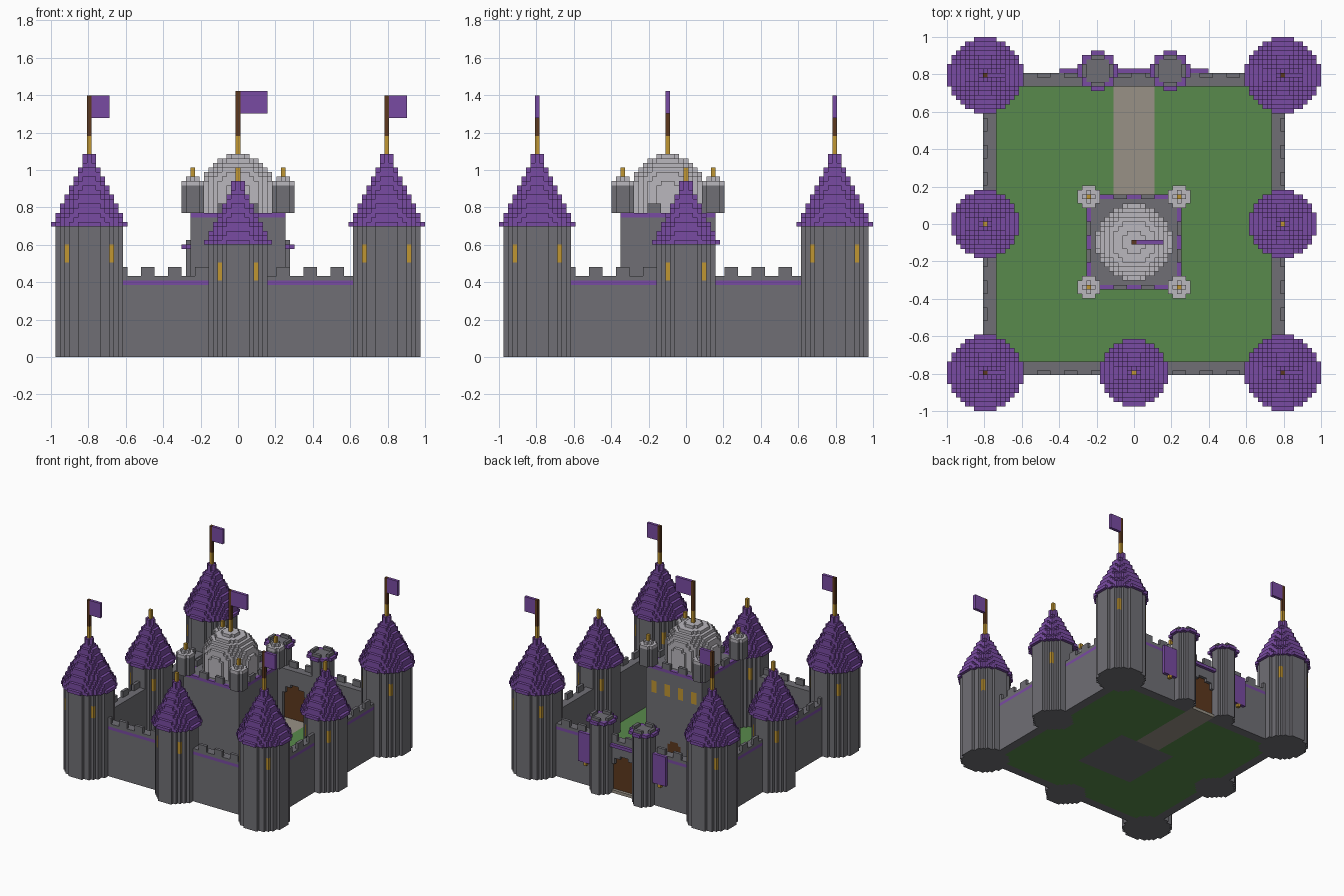
import bpy
import bmesh
from mathutils import Vector

cube = bpy.data.objects.get("Cube")
if cube:
    bpy.data.objects.remove(cube, do_unlink=True)

UNIT = 2 / 83          # edge of one building block
COLOURS = {
    "stone": (112, 111, 117), "pale_stone": (186, 183, 189), "purple": (121, 75, 162),
    "grass": (89, 138, 76), "path": (152, 145, 134), "gold": (192, 150, 50),
    "wood": (92, 56, 30),
}


def linear(c):
    c /= 255
    return c / 12.92 if c <= 0.04045 else ((c + 0.055) / 1.055) ** 2.4


materials = {}
for name, rgb in COLOURS.items():
    mat = bpy.data.materials.new(name)
    mat.use_nodes = True
    colour = (*[linear(c) for c in rgb], 1)
    mat.diffuse_color = colour
    mat.node_tree.nodes["Principled BSDF"].inputs["Base Color"].default_value = colour
    materials[name] = mat

cells = {}             # block position -> (part, colour)


def put(part, colour, x, y, z):
    cells[(x, y, z)] = (part, colour)


def box(part, colour, xs, ys, zs):
    """Fill inclusive block ranges."""
    for x in range(xs[0], xs[1] + 1):
        for y in range(ys[0], ys[1] + 1):
            for z in range(zs[0], zs[1] + 1):
                put(part, colour, x, y, z)


def disc(r):
    n = int(r) + 1
    return [(x, y) for x in range(-n, n + 1) for y in range(-n, n + 1)
            if x * x + y * y <= (r + 0.4) ** 2]


def cylinder(part, colour, cx, cy, r, z0, z1):
    for dx, dy in disc(r):
        box(part, colour, (cx + dx,) * 2, (cy + dy,) * 2, (z0, z1))


def cone(part, cx, cy, r, z0):
    """Stepped roof that loses one block of radius every two layers."""
    for i in range(2 * r):
        cylinder(part, "purple", cx, cy, max(r - i / 2, 1), z0 + i, z0 + i)
    return z0 + 2 * r


def flagpole(part, cx, cy, z0, top, length):
    box(part + "_pole", "gold", (cx, cx), (cy, cy), (z0, z0 + 3))
    box(part + "_pole", "wood", (cx, cx), (cy, cy), (z0 + 4, top))
    box(part + "_flag", "purple", (cx + 1, cx + length), (cy, cy), (top - 4, top))


def arch(part, colour, half, height, ys):
    """Round-headed opening or door centred on x = 0."""
    spring = height - half
    for x in range(-half, half + 1):
        for z in range(1, height + 1):
            if z <= spring or x * x + (z - spring) ** 2 <= (half + 0.4) ** 2:
                box(part, colour, (x, x), ys, (z, z))


def tower(part, cx, cy, r, height, diag, z_win):
    cylinder(part, "stone", cx, cy, r, 0, height - 1)
    for sx in (-1, 1):
        for sy in (-1, 1):
            box(part, "gold", (cx + sx * diag,) * 2, (cy + sy * diag,) * 2, (z_win, z_win + 3))
    return cone(part + "_roof", cx, cy, r + 1, height)


# Ground and path
box("courtyard", "grass", (-30, 30), (-30, 30), (0, 0))
box("courtyard", "path", (-4, 4), (7, 33), (0, 0))

# Curtain walls with band and battlements
for i in range(-33, 34):
    for s in (-33, 33):
        inner = (s - 2, s) if s > 0 else (s, s + 2)
        for xs, ys, ox, oy in (((i, i), inner, i, s), (inner, (i, i), s, i)):
            box("curtain_wall", "stone", xs, ys, (0, 17))
            put("curtain_wall", "purple", ox, oy, 16)
            if i % 6 >= 3:
                box("battlement", "stone", (ox, ox), (oy, oy), (18, 19))

# Gate: cut the passage, then set the door inside it
arch("gate_door", "wood", 4, 12, (31, 33))
for key in [k for k, v in cells.items() if v[0] == "gate_door" and k[1] != 32]:
    del cells[key]
box("courtyard", "path", (-4, 4), (31, 33), (0, 0))
box("gate_beam", "purple", (-5, 5), (34, 34), (16, 16))

# Corner towers with flags
for cx in (-33, 33):
    for cy in (-33, 33):
        top = tower("corner_tower", cx, cy, 7, 29, 5, 21)
        flagpole("corner", cx, cy, top, 57, 4)

# Middle towers with gold finials
for cx, cy in ((-33, 0), (33, 0), (0, -33)):
    top = tower("middle_tower", cx, cy, 6, 25, 4, 17)
    box("finial", "gold", (cx, cx), (cy, cy), (top, top + 2))

# Gate towers and hanging banners
for side in (-1, 1):
    cx, cy = side * 8, 34
    cylinder("gate_tower", "stone", cx, cy, 3, 0, 23)
    cylinder("gate_tower_crown", "purple", cx, cy, 4, 24, 24)
    cylinder("gate_tower_crown", "stone", cx, cy, 3, 24, 24)
    inside = set(disc(2))
    for dx, dy in disc(3):
        if (dx, dy) not in inside and (abs(dx) <= 1) != (abs(dy) <= 1):
            put("gate_tower_crown", "stone", cx + dx, cy + dy, 25)
    xs = sorted((side * 12, side * 16))
    box("banner", "purple", xs, (34, 34), (8, 17))
    put("banner", "gold", side * 14, 34, 7)

# Keep
KY = -4
box("keep", "stone", (-10, 10), (KY - 10, KY + 10), (0, 31))
for i in range(-10, 11):
    for s in (-10, 10):
        for x, y in ((i, KY + s), (s, KY + i)):
            put("keep", "purple", x, y, 31)
            if (i + 10) % 6 < 3:
                box("keep_battlement", "stone", (x, x), (y, y), (32, 33))
for x in (-8, -3, 2, 7):
    box("keep", "gold", (x, x + 1), (KY + 10, KY + 10), (23, 26))
arch("keep_door", "wood", 2, 7, (KY + 10, KY + 10))

# Keep corner turrets
for cx in (-10, 10):
    for cy in (KY - 10, KY + 10):
        cylinder("turret", "stone", cx, cy, 2, 32, 37)
        cylinder("turret_cap", "pale_stone", cx, cy, 2, 38, 38)
        cylinder("turret_cap", "pale_stone", cx, cy, 1, 39, 39)
        box("turret_cap", "gold", (cx, cx), (cy, cy), (40, 41))

# Dome with flag
cylinder("dome", "pale_stone", 0, KY, 8, 32, 36)
for h in range(1, 9):
    cylinder("dome", "pale_stone", 0, KY, (70.5 - h * h) ** 0.5 - 0.4, 36 + h, 36 + h)
flagpole("dome", 0, KY, 45, 58, 6)

# Turn each part's exposed block sides into a mesh
parts = {}
for pos, (part, colour) in cells.items():
    parts.setdefault(part, []).append((pos, colour))

for part, blocks in parts.items():
    bm = bmesh.new()
    corners = {}
    used = sorted({c for _, c in blocks})

    def corner(p):
        key = tuple(round(2 * c) for c in p)
        if key not in corners:
            corners[key] = bm.verts.new(p * UNIT)
        return corners[key]

    for pos, colour in blocks:
        centre = Vector(pos) + Vector((0, 0, 0.5))
        for axis in range(3):
            for sign in (-1, 1):
                n = Vector((0, 0, 0))
                n[axis] = sign
                if tuple(int(a + b) for a, b in zip(pos, n)) in cells:
                    continue
                u = Vector((0, 0, 0))
                u[(axis + 1) % 3] = 0.5
                v = n.cross(u)
                mid = centre + n / 2
                quad = [mid - u - v, mid + u - v, mid + u + v, mid - u + v]
                face = bm.faces.new([corner(p) for p in quad])
                face.material_index = used.index(colour)
    mesh = bpy.data.meshes.new(part)
    bm.to_mesh(mesh)
    bm.free()
    for c in used:
        mesh.materials.append(materials[c])
    bpy.context.scene.collection.objects.link(bpy.data.objects.new(part, mesh))
